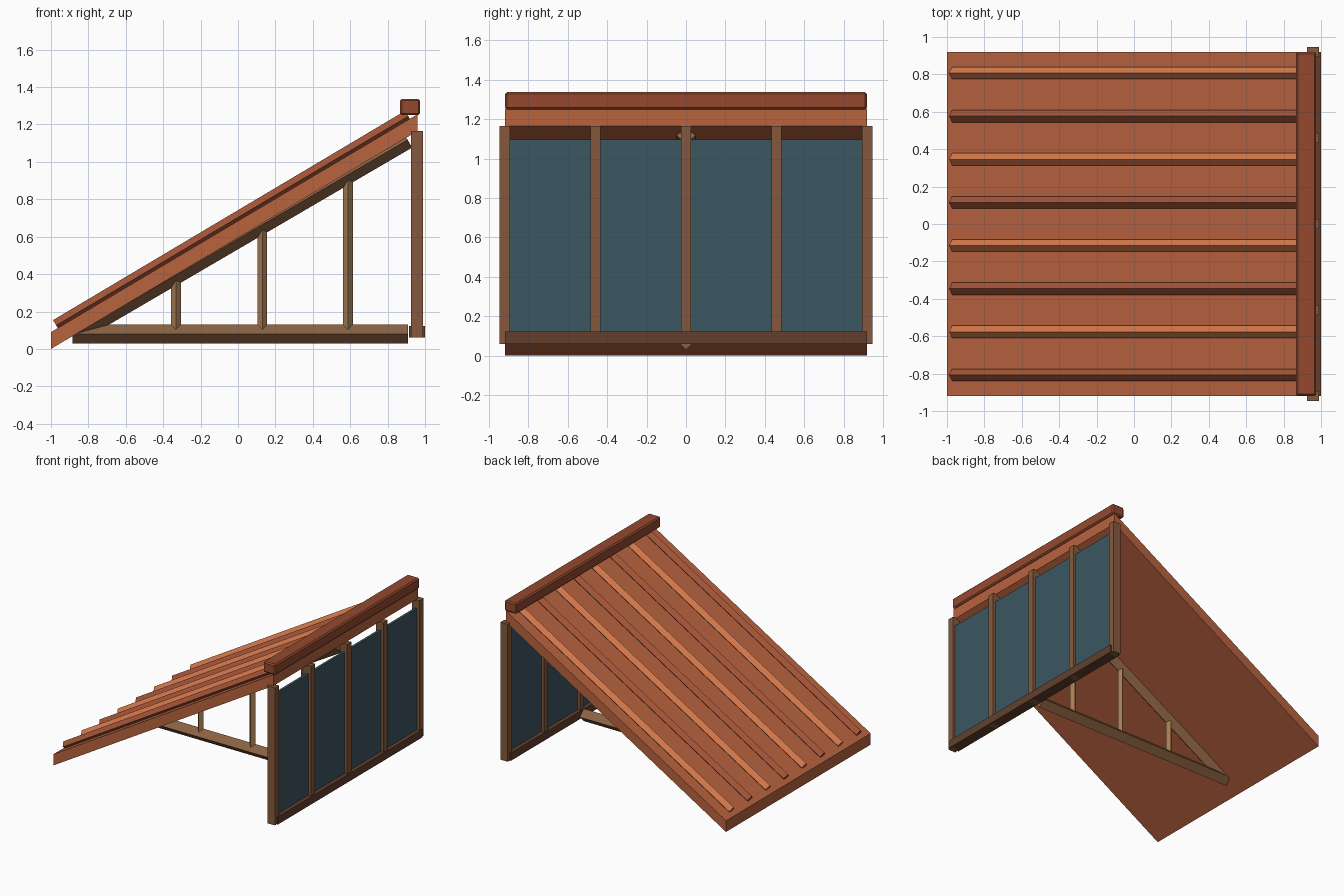
import bpy, bmesh
from mathutils import Vector

if "Cube" in bpy.data.objects:
    bpy.data.objects.remove(bpy.data.objects["Cube"])


def material(name, hex_color):
    rgb = [int(hex_color[i:i + 2], 16) / 255 for i in (0, 2, 4)]
    m = bpy.data.materials.new(name)
    m.diffuse_color = [c / 12.92 if c < 0.04 else ((c + 0.055) / 1.055) ** 2.4 for c in rgb] + [1]
    m.use_nodes = True
    m.node_tree.nodes["Principled BSDF"].inputs["Base Color"].default_value = m.diffuse_color
    return m


def finish(name, bm, mat):
    bmesh.ops.recalc_face_normals(bm, faces=bm.faces)
    me = bpy.data.meshes.new(name)
    bm.to_mesh(me)
    bm.free()
    me.materials.append(mat)
    ob = bpy.data.objects.new(name, me)
    bpy.context.collection.objects.link(ob)
    return ob


def box(name, lo, hi, mat, bevel=0):
    lo, hi = Vector(lo), Vector(hi)
    bm = bmesh.new()
    bmesh.ops.create_cube(bm, size=1)
    bmesh.ops.scale(bm, vec=hi - lo, verts=bm.verts)
    bmesh.ops.translate(bm, vec=(lo + hi) / 2, verts=bm.verts)
    if bevel:
        bmesh.ops.bevel(bm, geom=bm.edges[:], offset=bevel, segments=1, affect='EDGES')
    return finish(name, bm, mat)


def rod(name, a, b, r, mat):
    """Four-sided rod, one corner pointing up, running from a to b."""
    a, b = Vector(a), Vector(b)
    bm = bmesh.new()
    bmesh.ops.create_cone(bm, cap_ends=True, segments=4, radius1=r, radius2=r, depth=(b - a).length)
    ob = finish(name, bm, mat)
    ob.location = (a + b) / 2
    ob.rotation_euler = (b - a).to_track_quat('Z', 'Y').to_euler()
    return ob


clay = material("clay", "B9633F")
clay_light = material("clay_light", "D4784B")
clay_dark = material("clay_dark", "A45437")
ridge_red = material("ridge_red", "95492F")
frame_wood = material("frame_wood", "85593D")
sill_wood = material("sill_wood", "623F2D")
truss_wood = material("truss_wood", "8B6242")
strut_wood = material("strut_wood", "A67C52")
glass = material("glass", "3C5762")

# Sloping roof slab with plumb-cut ends
SLOPE = 1.165 / 1.96
bm = bmesh.new()
profile = [(-1, 0), (0.96, 1.165), (0.96, 1.255), (-1, 0.09)]
face = bm.faces.new([bm.verts.new((x, -0.92, z)) for x, z in profile])
ext = bmesh.ops.extrude_face_region(bm, geom=[face])
bmesh.ops.translate(bm, vec=(0, 1.84, 0),
                    verts=[v for v in ext['geom'] if isinstance(v, bmesh.types.BMVert)])
finish("roof_slab", bm, clay)

# Roof ribs in alternating tones
for i in range(8):
    y = -0.807 + i * 1.614 / 7
    z0 = 0.126
    rod(f"roof_rib_{i + 1}", (-0.972, y, z0), (0.91, y, z0 + 1.882 * SLOPE), 0.033,
        clay_light if i % 2 else clay_dark)

# Ridge cap
box("ridge_cap", (0.866, -0.919, 1.25), (0.974, 0.919, 1.337), ridge_red, 0.01)

# Glazed wall: posts, panes and sill
for i in range(5):
    y = -0.92 + i * 0.46
    box(f"wall_post_{i + 1}", (0.925, y - 0.026, 0.06), (0.99, y + 0.026, 1.165), frame_wood)
    if i < 4:
        box(f"glass_pane_{i + 1}", (0.948, y + 0.02, 0.1), (0.968, y + 0.44, 1.097), glass)
box("wall_sill", (0.915, -0.92, 0.06), (1.0, 0.92, 0.122), sill_wood)

# Central truss: tie beam, rafter and struts
rod("tie_beam", (-0.885, 0, 0.08), (0.91, 0, 0.08), 0.05, truss_wood)
start, end = Vector((-0.87, 0, 0.08)), Vector((0.907, 0, 1.118))
rod("rafter", start, end, 0.048, truss_wood)
for i, x in enumerate((-0.332, 0.13, 0.588)):
    top = start.lerp(end, (x - start.x) / (end.x - start.x)).z
    rod(f"truss_strut_{i + 1}", (x, 0, 0.08), (x, 0, top), 0.026, strut_wood)
